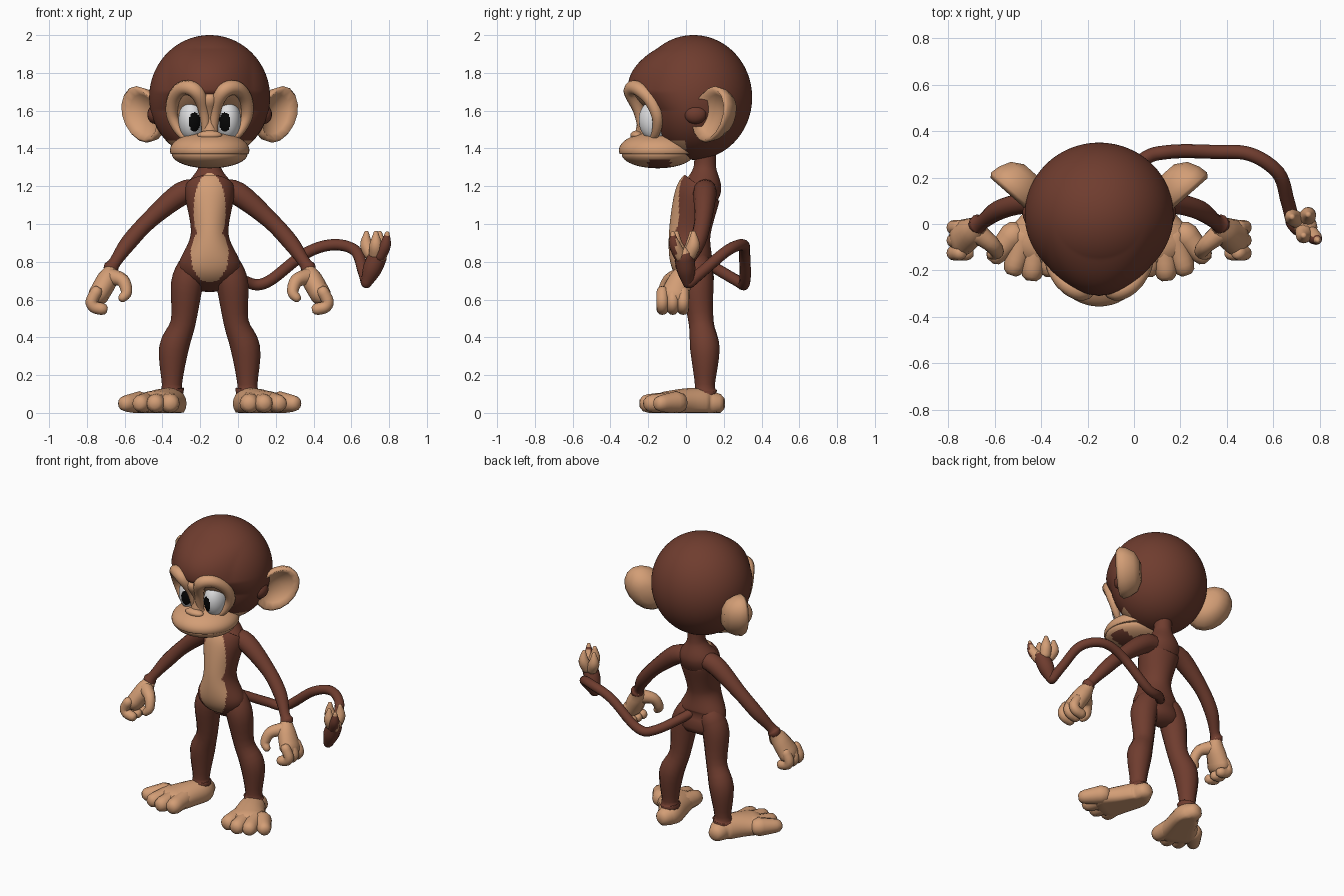
import bpy, bmesh, math
from mathutils import Vector, Matrix

cube = bpy.data.objects.get("Cube")
if cube:
    bpy.data.objects.remove(cube)

MID = -.15  # x of the body's mirror plane
UP = (0, 0, 1)


def material(name, *rgb):
    mat = bpy.data.materials.new(name)
    mat.use_nodes = True
    mat.diffuse_color = (*rgb, 1)
    mat.node_tree.nodes["Principled BSDF"].inputs["Base Color"].default_value = (*rgb, 1)
    return mat


FUR = material("brown_fur", .16, .046, .028)
SKIN = material("tan_skin", .65, .34, .18)
WHITE = material("eye_white", .73, .73, .74)
BLACK = material("pupil_black", .002, .002, .002)


def finish(name, bm, mats, rule=None):
    """Turn bm into a smooth object; faces whose centre meets the rule get the second material."""
    bmesh.ops.recalc_face_normals(bm, faces=bm.faces)
    for face in bm.faces:
        face.smooth = True
        if rule and rule(face.calc_center_median()):
            face.material_index = 1
    mesh = bpy.data.meshes.new(name)
    bm.to_mesh(mesh)
    bm.free()
    for mat in mats:
        mesh.materials.append(mat)
    bpy.context.collection.objects.link(bpy.data.objects.new(name, mesh))


def spline(points, steps, closed):
    """Catmull-Rom interpolation of number tuples."""
    points = [Vector(p) for p in points]
    count, out = len(points), []
    for i in range(count if closed else count - 1):
        picks = [i + k for k in (-1, 0, 1, 2)]
        a, b, c, d = (points[j % count if closed else min(max(j, 0), count - 1)] for j in picks)
        for k in range(steps):
            t = k / steps
            out.append(b + t / 2 * (c - a + t * (2 * a - 5 * b + 4 * c - d + t * (3 * (b - c) + d - a))))
    return out if closed else out + [points[-1]]


def bridge(rings, closed=False):
    """Join equal rings of points with quads and cap open ends."""
    bm = bmesh.new()
    loops = [[bm.verts.new(p) for p in ring] for ring in rings]
    count = len(loops[0])
    pairs = list(zip(loops, loops[1:]))
    if closed:
        pairs.append((loops[-1], loops[0]))
    else:
        bm.faces.new(loops[0])
        bm.faces.new(loops[-1])
    for a, b in pairs:
        for k in range(count):
            j = (k + 1) % count
            bm.faces.new((a[k], a[j], b[j], b[k]))
    return bm


def tube(name, points, mats, side=1, r=0, ref=(0, 1, 0), sides=12, steps=4, closed=False, rule=None):
    """Round-ended tube. Points: offset from mid plane, y, z, then optional radii across and along ref."""
    full = [(*p, *[p[-1] if len(p) > 3 else r] * (5 - len(p))) for p in points]
    path = spline(full, steps, closed)
    spots = [Vector((MID + side * p[0], p[1], p[2])) for p in path]
    ref, rings, last = Vector(ref), [], len(spots) - 1
    for i, (spot, p) in enumerate(zip(spots, path)):
        if closed:
            along = spots[(i + 1) % len(spots)] - spots[i - 1]
        else:
            along = spots[min(i + 1, last)] - spots[max(i - 1, 0)]
        along.normalize()
        across = along.cross(ref).normalized()
        out = across.cross(along)
        # quarter-circle end caps
        turns = [0]
        if not closed and i == 0:
            turns = [-1.1, -.6, 0]
        elif not closed and i == last:
            turns = [0, .6, 1.1]
        for turn in turns:
            centre = spot + along * math.sin(turn) * min(p[3], p[4])
            ring = []
            for k in range(sides):
                angle = math.tau * k / sides
                v = centre + math.cos(turn) * (across * p[3] * math.cos(angle) + out * p[4] * math.sin(angle))
                v.z = max(v.z, 0)
                ring.append(v)
            rings.append(ring)
    finish(name, bridge(rings, closed), mats, rule)


def ellipsoid(name, centre, radii, mats, rule=None, warp=None, segments=48):
    bm = bmesh.new()
    place = Matrix.Translation(centre) @ Matrix.Diagonal((*radii, 1))
    bmesh.ops.create_uvsphere(bm, u_segments=segments, v_segments=segments, radius=1, matrix=place)
    if warp:
        for v in bm.verts:
            warp(v.co)
    finish(name, bm, mats, rule)


def within(a, b, ra, rb):
    return (a / ra) ** 2 + (b / rb) ** 2 < 1


# Skull with a pushed-out forehead, set back below the brow, and the tan face mask
def shape_face(co):
    if co.y < 0:
        co.y *= 1 - .25 * min(max((1.7 - co.z) / .1, 0), 1)
        bulge = max(0, 1 - ((co.z - 1.77) / .16) ** 2) * max(0, 1 - ((co.x - MID) / .22) ** 2)
        co.y -= .045 * bulge


def face_mask(c):
    dx = abs(c.x - MID)
    lobes = within(dx - .1, c.z - 1.6, .115, .11)
    nose_bridge = dx < .12 and c.z < 1.64
    return c.y < 0 and (lobes or nose_bridge or c.z < 1.44)


ellipsoid("head", (MID, .04, 1.67), (.32, .31, .33), [FUR, SKIN], face_mask, shape_face, segments=120)


# Muzzle: flat-bottomed upper lip over a rounder jaw with a fur patch
def flatten_lip(co):
    co.z = max(co.z, 1.37)


ellipsoid("upper_lip", (MID, -.14, 1.39), (.21, .215, .1), [SKIN], warp=flatten_lip)
ellipsoid("lower_jaw", (MID, -.15, 1.37), (.2, .19, .075), [SKIN, FUR],
          lambda c: c.z < 1.34 and -.2 < c.y < -.08)
ellipsoid("nose", (MID, -.26, 1.47), (.065, .035, .025), [SKIN], segments=24)
tube("nose_bridge", [(0, -.27, 1.66), (0, -.22, 1.57), (0, -.23, 1.47)], [SKIN], r=.04)


# Torso with the tan belly
def belly(c):
    dx = c.x - MID
    return c.y < .05 and (within(dx, c.z - .84, .1, .15) or within(dx, c.z - 1.07, .085, .2))


tube("torso", [(0, .07, .72, .15, .08), (0, .03, .8, .16, .11), (0, .02, .95, .1, .11), (0, .06, 1.15, .13, .12),
               (0, .09, 1.21, .12, .1), (0, .1, 1.3, .06), (0, .1, 1.4, .06)],
     [FUR, SKIN], sides=96, steps=16, rule=belly)

for side, label in ((1, "left"), (-1, "right")):
    # Eye with its pupil, and the raised brow ring
    pupil_x = MID + side * .08
    ellipsoid(label + "_eye", (MID + side * .095, -.16, 1.55), (.07, .09, .11), [WHITE, BLACK],
              lambda c: c.y < -.17 and within(c.x - pupil_x, c.z - 1.54, .03, .05), segments=64)
    tube(label + "_brow", [(.03, -.22, 1.47, .02), (.03, -.25, 1.6, .03), (.07, -.29, 1.7, .04),
                           (.14, -.26, 1.72, .038), (.19, -.19, 1.66, .036), (.195, -.15, 1.56, .03),
                           (.13, -.17, 1.46, .02)],
         [SKIN], side, steps=6, closed=True)

    # Cupped ear facing forward and outward: hollow, rim, then a deep back running into the head
    outward, facing = Vector((.75 * side, .66, 0)), Vector((.66 * side, -.75, 0))
    centre = Vector((MID + side * .36, .13, 1.58))
    rings = []
    for size, depth in ((.2, -.04), (.7, -.02), (.9, .02), (1, 0), (.94, -.04), (.76, -.09), (.4, -.12)):
        ring = []
        for k in range(16):
            angle = math.tau * k / 16
            rise = .15 * size * math.sin(angle)
            reach = .135 * size * math.cos(angle) + rise / 4
            ring.append(centre + outward * reach + facing * depth + Vector(UP) * rise)
        rings.append(ring)
    finish(label + "_ear", bridge(rings), [SKIN])
    ellipsoid(label + "_ear_tuft", (MID + side * .29, .05, 1.58), (.04, .06, .05), [FUR], segments=16)

    # Arm
    tube(label + "_arm", [(.05, .1, 1.18, .055), (.15, .1, 1.16, .062), (.32, .09, 1.02, .046),
                          (.43, .06, .9, .043), (.5, .01, .8, .032), (.52, 0, .77, .042)], [FUR], side)

    # Cupped hand: palm, three curled fingers, thumb
    tube(label + "_palm", [(.52, 0, .76, .036), (.54, -.03, .71, .055, .06), (.59, -.06, .62, .055, .08)],
         [SKIN], side)
    for k in range(3):
        y = -.015 - .055 * k
        tube(f"{label}_finger_{k + 1}", [(.6, y, .64), (.625, y, .59), (.61, y, .56), (.57, y, .55)],
             [SKIN], side, r=.032)
    tube(label + "_thumb", [(.52, -.04, .72, .045), (.46, -.09, .7, .036), (.44, -.12, .64, .03),
                            (.46, -.13, .61, .024)], [SKIN], side)

    # Leg
    tube(label + "_leg", [(.09, .06, .77, .08), (.12, .06, .68, .085), (.14, .08, .48, .066),
                          (.19, .1, .34, .078), (.2, .1, .15, .053), (.2, .1, .12, .065)], [FUR], side)

    # Foot with a fan of four toes, flat on the floor
    tube(label + "_foot", [(.2, .15, .05, .06), (.2, .1, .05, .08), (.24, 0, .05, .1, .08),
                           (.29, -.1, .045, .13, .07)], [SKIN], side, ref=UP, sides=20)
    for k, tip in enumerate((-.18, -.2, -.18, -.13)):
        base = .22 + .05 * k
        tube(f"{label}_toe_{k + 1}", [(base, -.05, .055, .06), (.21 + .077 * k, tip, .05, .052 - k / 400)],
             [SKIN], side, ref=UP)

# Tail, sweeping to the left and ending in a small hand with tan inner sides
tube("tail", [(.02, .1, .8), (.18, .27, .7), (.3, .31, .69), (.5, .31, .84), (.65, .3, .89),
              (.77, .22, .86), (.81, .1, .76), (.83, .02, .69)], [FUR], r=.03, ref=UP, steps=6)
tube("tail_palm", [(.83, .01, .69, .03), (.86, 0, .76, .05), (.89, -.01, .83, .05)], [FUR, SKIN],
     rule=lambda c: c.z > .84)
for k, (x, y) in enumerate(((.83, .03), (.88, -.05), (.9, .04))):
    tube(f"tail_finger_{k + 1}", [(.5 * x + .44, y / 2, .84, .036), (x, y, .89, .034), (x, y, .95, .014)], [SKIN])
tube("tail_thumb", [(.9, -.03, .83, .035), (.93, -.06, .89, .03), (.94, -.07, .95, .012)], [FUR, SKIN],
     rule=lambda c: c.y > -.05 or c.z > .94)
